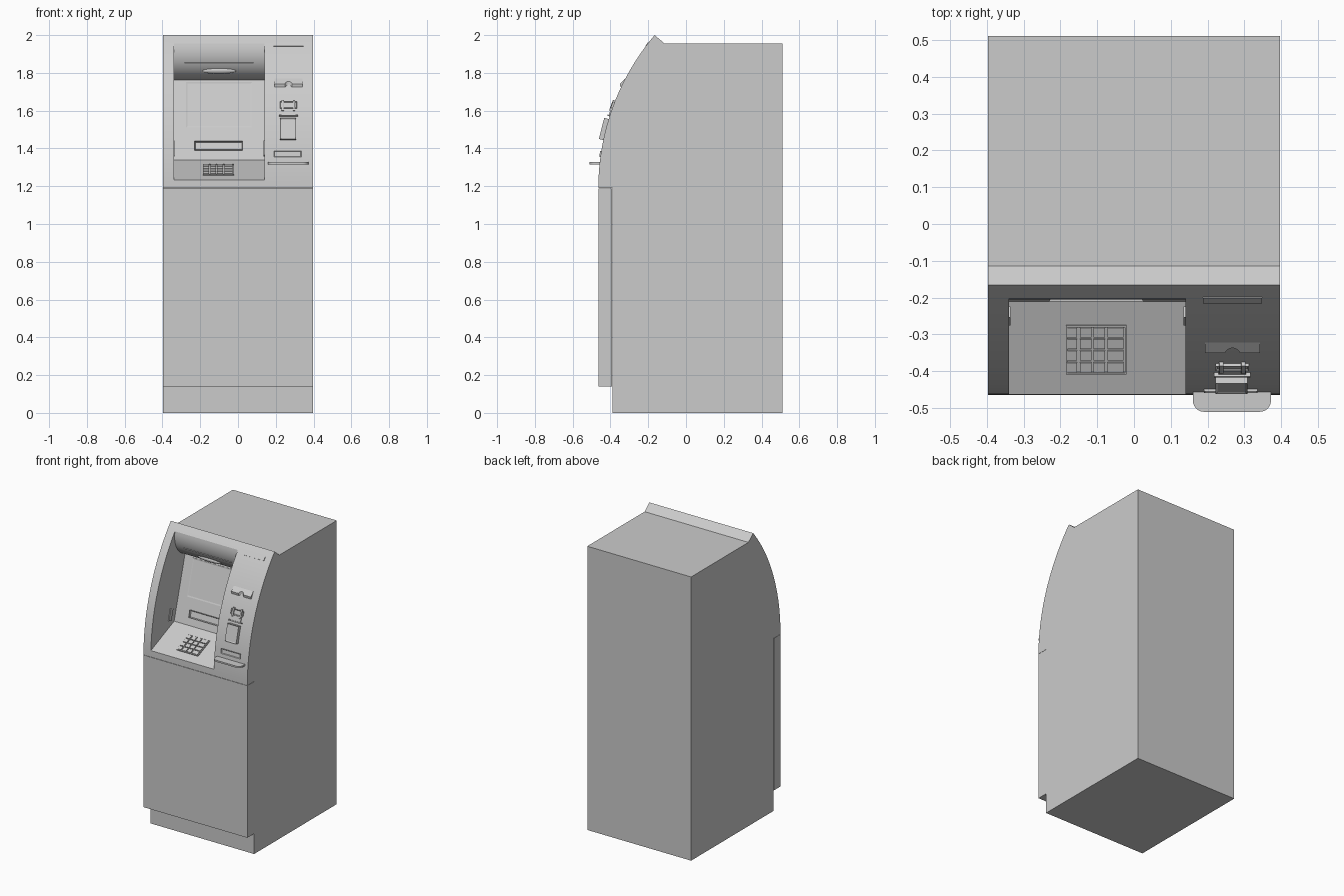
import bpy, bmesh
from math import sin, cos, asin, atan2, sqrt, radians

if "Cube" in bpy.data.objects:
    bpy.data.objects.remove(bpy.data.objects["Cube"])

HW = 0.396                       # half width of the machine
CY, CZ = 0.786, 1.19             # centre of the fascia arcs
R_OUT, R_IN = 1.25, 1.182
A_END = asin(0.81 / R_OUT)


def finish(name, bm, loc=(0, 0, 0), rx=0.0, smooth=False, bevel=0.0):
    bmesh.ops.recalc_face_normals(bm, faces=bm.faces)
    me = bpy.data.meshes.new(name)
    bm.to_mesh(me)
    bm.free()
    ob = bpy.data.objects.new(name, me)
    ob.location = loc
    ob.rotation_euler.x = rx
    bpy.context.collection.objects.link(ob)
    if bevel:
        m = ob.modifiers.new("bevel", 'BEVEL')
        m.width, m.segments = bevel, 2
    if smooth:
        smooth_it(ob)
    return ob


def activate(ob):
    bpy.ops.object.select_all(action='DESELECT')
    ob.select_set(True)
    bpy.context.view_layer.objects.active = ob


def smooth_it(ob):
    activate(ob)
    bpy.ops.object.shade_smooth_by_angle(angle=radians(30))


def box(name, loc, size, rx=0.0, inset=0.0, depth=0.0, bevel=0.0):
    """Box; optional recess pressed into its front (-y) face."""
    bm = bmesh.new()
    bmesh.ops.create_cube(bm, size=1)
    bmesh.ops.scale(bm, vec=size, verts=bm.verts)
    if inset:
        bm.normal_update()
        front = min(bm.faces, key=lambda f: f.normal.y)
        bmesh.ops.inset_region(bm, faces=[front], thickness=inset)
        bmesh.ops.translate(bm, vec=(0, depth, 0), verts=front.verts)
    return finish(name, bm, loc, rx, bevel=bevel)


def prism(name, pts, x0, x1, smooth=False):
    """Extrude a (y, z) side profile from x0 to x1."""
    bm = bmesh.new()
    f = bm.faces.new([bm.verts.new((x0, y, z)) for y, z in pts])
    ext = bmesh.ops.extrude_face_region(bm, geom=[f])["geom"]
    bmesh.ops.translate(bm, vec=(x1 - x0, 0, 0),
                        verts=[v for v in ext if isinstance(v, bmesh.types.BMVert)])
    return finish(name, bm, smooth=smooth)


def arc(r, n=24):
    return [(CY - r * cos(A_END * i / n), CZ + r * sin(A_END * i / n)) for i in range(n + 1)]


def cut(ob, cutter):
    m = ob.modifiers.new("cut", 'BOOLEAN')
    m.operation, m.solver, m.object = 'DIFFERENCE', 'EXACT', cutter
    activate(ob)
    bpy.ops.object.modifier_apply(modifier=m.name)
    smooth_it(ob)


def on_fascia(name, x, z, w, h, out, **kw):
    """Box sitting on the curved fascia, standing proud by out."""
    a = asin((z - CZ) / R_OUT)
    loc = (x, CY - R_OUT * cos(a), z)
    return box(name, loc, (w, out * 2, h), -a, **kw)


# Cabinet, door and curved fascia
box("lower_cabinet", (0, 0.06, 0.595), (2 * HW, 0.9, 1.19))
box("front_door", (0, -0.4285, 0.664), (2 * HW, 0.071, 1.048))
inner = arc(R_IN)
upper = prism("upper_cabinet", inner + [(0.51, inner[-1][1]), (0.51, CZ)], -HW, HW)
fascia = prism("fascia", arc(R_OUT) + inner[::-1], -HW, HW)

# User recess: sloped shelf, leaning back wall and bulging hood
hood = []
for i in range(17):
    t = radians(78 - 91 * i / 16)
    hood.append((-0.06 - 0.145 * cos(t), 1.92 - 0.16 * sin(t)))
recess = prism("recess_cutter", [(-0.6, 1.176), (-0.21, 1.34)] + hood + [(-0.6, hood[-1][1])],
               -0.34, 0.14)
recess.hide_render = True
recess.hide_set(True)
cut(upper, recess)
cut(fascia, recess)

# Screen and cash slot on the back wall
LEAN = -atan2(0.12, 0.42)


def wall_y(z):
    return -0.21 + (z - 1.34) * 0.12 / 0.42


box("screen", (-0.1, wall_y(1.63), 1.63), (0.35, 0.008, 0.25), LEAN, 0.012, 0.002)
box("cash_slot", (-0.1025, wall_y(1.413), 1.413), (0.255, 0.03, 0.047), LEAN, 0.006, 0.012)
for side, x in (("left", -0.339), ("right", 0.139)):
    box("side_strip_" + side, (x, -0.25, 1.40), (0.008, 0.03, 0.08), LEAN)

# Hood lamp and trim line
t = asin((1.92 - 1.81) / 0.16)
bm = bmesh.new()
bmesh.ops.create_uvsphere(bm, u_segments=32, v_segments=12, radius=1)
bmesh.ops.scale(bm, vec=(0.09, 0.014, 0.017), verts=bm.verts)
finish("hood_lamp", bm, (-0.1, -0.06 - 0.145 * cos(t), 1.81), radians(40), smooth=True)
t = asin((1.92 - 1.852) / 0.16)
box("hood_trim", (-0.1, -0.06 - 0.145 * cos(t), 1.852), (0.365, 0.006, 0.005), t)

# Keypad: raised frame plus four by four keys on the sloped shelf
SLOPE = atan2(0.164, 0.39)


def on_shelf(name, x, y, w, d, h, **kw):
    z = 1.34 + (y + 0.21) * 0.164 / 0.39
    return box(name, (x, y, z), (w, d, h), SLOPE, **kw)


KX, KY = -0.1025, -0.34
for s in (-1, 1):
    on_shelf("keypad_side", KX + s * 0.08, KY, 0.005, 0.141, 0.012)
    on_shelf("keypad_end", KX, KY + s * 0.064, 0.165, 0.005, 0.012)
columns = [(-0.168, 0.027), (-0.131, 0.031), (-0.0945, 0.031), (-0.0505, 0.044)]
for r in range(4):
    for x, w in columns:
        on_shelf("key", x, KY + (r - 1.5) * 0.0315, w, 0.028, 0.014)

# Receipt outlet: wedge lip with a thumb notch
receipt = prism("receipt_outlet", [(-0.295, 1.795), (-0.35, 1.742), (-0.347, 1.726), (-0.295, 1.726)],
                0.193, 0.342)
bm = bmesh.new()
bmesh.ops.create_cone(bm, cap_ends=True, segments=32, radius1=0.022, radius2=0.022, depth=0.3)
thumb = finish("thumb_cutter", bm, (0.2675, -0.359, 1.73))
thumb.hide_render = True
bpy.context.view_layer.update()
cut(receipt, thumb)
thumb.hide_set(True)

# Indicator strip near the top
on_fascia("indicator_strip", 0.268, 1.95, 0.16, 0.025, 0.003)

# Card reader
on_fascia("card_bezel", 0.267, 1.628, 0.09, 0.036, 0.009, inset=0.006, depth=0.005)
on_fascia("card_mouth", 0.267, 1.592, 0.074, 0.034, 0.006)
on_fascia("card_lip", 0.267, 1.573, 0.1, 0.007, 0.012)
for s in (-1, 1):
    on_fascia("card_guide", 0.267 + s * 0.03, 1.625, 0.012, 0.06, 0.012, bevel=0.002)

# Contactless reader box
on_fascia("contactless_reader", 0.265, 1.5, 0.086, 0.115, 0.023, inset=0.009, depth=0.004)

# Lower slot
on_fascia("deposit_slot", 0.263, 1.37, 0.145, 0.032, 0.006, inset=0.005, depth=0.004)

# Small rounded shelf
bm = bmesh.new()
X0, X1, YF, YB, RC = 0.16, 0.372, -0.51, -0.44, 0.03
pts = [(X0, YB)]
for cx, a0 in ((X0 + RC, 180), (X1 - RC, 270)):
    pts += [(cx + RC * cos(radians(a0 + 15 * i)), YF + RC + RC * sin(radians(a0 + 15 * i)))
            for i in range(7)]
pts.append((X1, YB))
f = bm.faces.new([bm.verts.new((x, y, 1.316)) for x, y in pts])
ext = bmesh.ops.extrude_face_region(bm, geom=[f])["geom"]
bmesh.ops.translate(bm, vec=(0, 0, 0.011), verts=[v for v in ext if isinstance(v, bmesh.types.BMVert)])
finish("side_shelf", bm, smooth=True)
